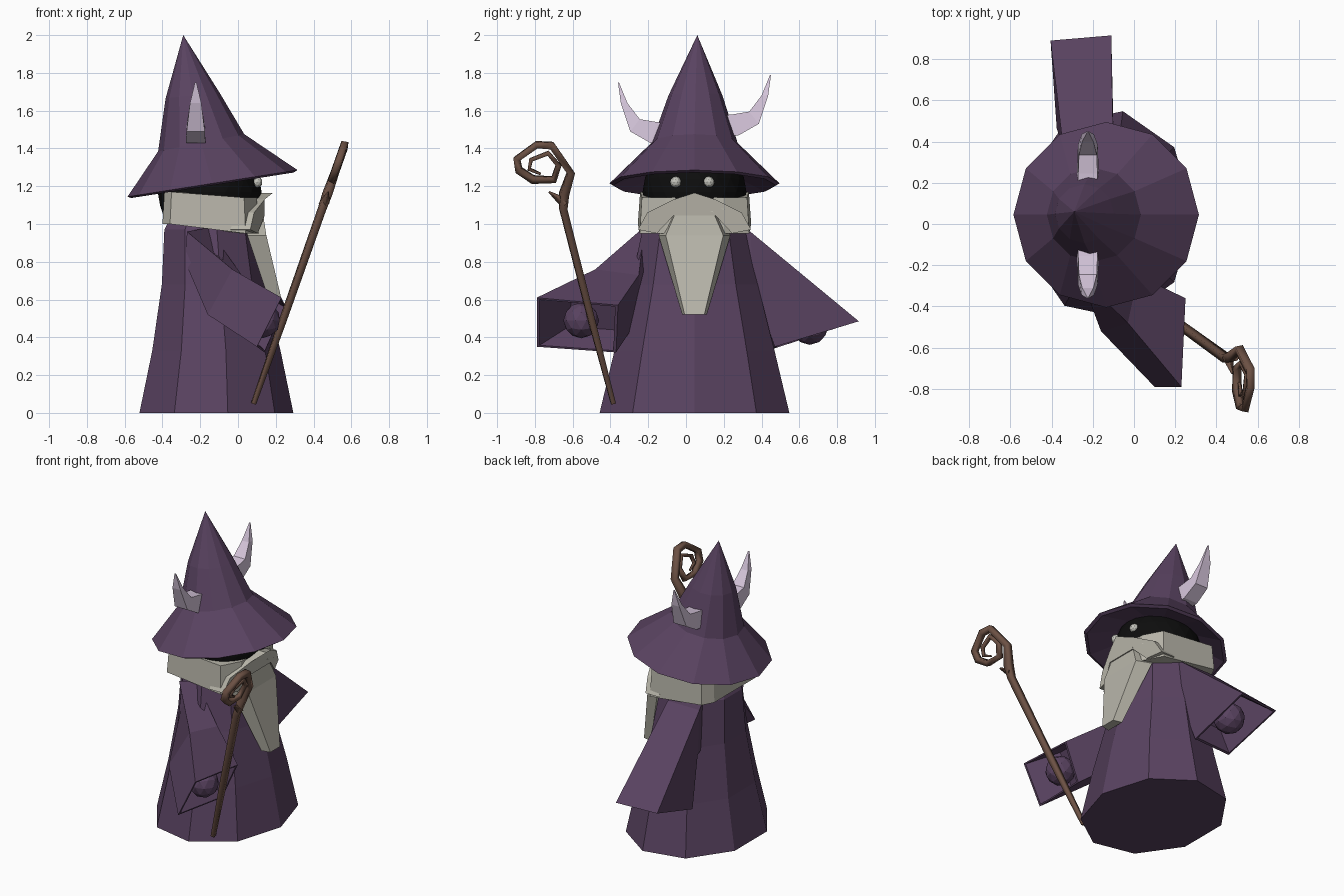
import bpy, bmesh
from math import cos, sin, tau
from mathutils import Vector

cube = bpy.data.objects.get("Cube")
if cube:
    bpy.data.objects.remove(cube, do_unlink=True)


def material(name, rgb):
    m = bpy.data.materials.new(name)
    m.use_nodes = True
    m.diffuse_color = (*rgb, 1)
    m.node_tree.nodes["Principled BSDF"].inputs["Base Color"].default_value = (*rgb, 1)
    return m


purple = material("purple cloth", (0.1, 0.055, 0.118))
grey = material("pale beard", (0.48, 0.465, 0.4))
bone = material("pale horn", (0.68, 0.57, 0.72))
wood = material("brown wood", (0.15, 0.082, 0.058))
black = material("black face", (0.004, 0.004, 0.004))
white = material("eye white", (0.55, 0.55, 0.5))

MID = 0.045  # y of the body's plane of symmetry


def finish(name, bm, mat):
    bmesh.ops.remove_doubles(bm, verts=bm.verts, dist=0.0005)
    bmesh.ops.recalc_face_normals(bm, faces=bm.faces)
    me = bpy.data.meshes.new(name)
    bm.to_mesh(me)
    bm.free()
    me.materials.append(mat)
    ob = bpy.data.objects.new(name, me)
    bpy.context.collection.objects.link(ob)
    return ob


def loft(name, rings, mat):
    """Skin a list of equal-length rings and cap both ends."""
    bm = bmesh.new()
    vs = [[bm.verts.new(p) for p in r] for r in rings]
    n = len(rings[0])
    for a, b in zip(vs, vs[1:]):
        for i in range(n):
            j = (i + 1) % n
            bm.faces.new((a[i], a[j], b[j], b[i]))
    bm.faces.new(vs[0])
    bm.faces.new(vs[-1])
    return finish(name, bm, mat)


def ring(n, cx, z, rx, ry, slope=0.0, cy=MID):
    pts = []
    for i in range(n):
        a = tau * i / n
        pts.append((cx + rx * cos(a), cy + ry * sin(a), z + slope * rx * cos(a)))
    return pts


def ball(name, centre, radius, mat, detail=2):
    bm = bmesh.new()
    bmesh.ops.create_icosphere(bm, subdivisions=detail, radius=radius)
    bmesh.ops.translate(bm, verts=bm.verts, vec=centre)
    return finish(name, bm, mat)


# Robe: nine-sided flared body
loft("robe", [ring(9, cx, z, rx, ry) for cx, z, rx, ry in (
    (-0.127, 0, 0.42, 0.51), (-0.125, 0.33, 0.35, 0.43),
    (-0.14, 0.68, 0.28, 0.34), (-0.155, 0.97, 0.25, 0.28),
    (-0.155, 1.06, 0.2, 0.22))], purple)

# Hat: leaning cone over a tilted brim with a hollow underside
loft("hat", [ring(12, cx, z, r, r, s, cy) for cx, z, r, s, cy in (
    (-0.15, 1.27, 0.25, 0.16, MID), (-0.135, 1.205, 0.43, 0.157, MID),
    (-0.135, 1.215, 0.45, 0.157, MID), (-0.195, 1.43, 0.228, 0.2, MID),
    (-0.24, 1.68, 0.143, 0.1, 0.05), (-0.29, 2.0, 0.0001, 0, 0.06))], purple)

# Head and eyes
ball("head", (-0.15, MID, 1.17), 0.275, black, 3)
for side, label in ((1, "left"), (-1, "right")):
    ball(label + "_eye", (0.1, MID - 0.012 + side * 0.088, 1.222), 0.03, white)

# Collar band with chamfered back corners
half = [(0.11, 0.16), (0.04, 0.29), (-0.36, 0.3), (-0.4, 0.22)]
plan = half + [(x, -y) for x, y in reversed(half)]
loft("collar", [
    [(-0.15 + (x + 0.15) * k, MID + y * k, z - (0.05 if x > 0 else 0) * drop)
     for x, y in plan]
    for k, z, drop in ((0.85, 1.0, 1), (1.0, 1.0, 1), (0.96, 1.17, 0.6), (0.8, 1.17, 0.6))],
    grey)

# Moustache: arched plate in front of the collar
arch = [(0, 1.165), (0.11, 1.13), (0.25, 1.06), (0.3, 0.97), (0.2, 0.95), (0.11, 1.045)]
arch += [(-y, z) for y, z in reversed(arch[1:])]
loft("moustache", [
    [(x + 0.02 - 0.4 * abs(y), MID + y, z) for y, z in arch]
    for x in (0.06, 0.165)], grey)

# Beard: tapered hanging wedge
def beard_ring(z, back, front, w):
    return [(back, MID - w, z), (front, MID - w * 0.8, z),
            (front, MID + w * 0.8, z), (back, MID + w, z)]


loft("beard", [beard_ring(1.07, 0.02, 0.13, 0.12), beard_ring(0.94, 0.05, 0.15, 0.19),
               beard_ring(0.52, 0.19, 0.25, 0.065)], grey)

# Horns: curved tapering pair, offsets from the middle plane
horn = [(0.1, 1.44, 0.1, 1.55, 0.052), (0.235, 1.45, 0.2, 1.56, 0.052),
        (0.34, 1.51, 0.29, 1.575, 0.048), (0.39, 1.66, 0.355, 1.66, 0.03),
        (0.405, 1.77, 0.4, 1.77, 0.004)]
for side, label in ((1, "left"), (-1, "right")):
    lift = 0.02 * side
    loft(label + "_horn", [
        [(-0.224 - w, MID + side * y0, z0 + lift), (-0.224 + w, MID + side * y0, z0 + lift),
         (-0.224 + w * 0.9, MID + side * y1, z1 + lift),
         (-0.224 - w * 0.9, MID + side * y1, z1 + lift)]
        for y0, z0, y1, z1, w in horn], bone)


# Sleeves: lofted quads ending in a recessed cuff
def sleeve(name, sections):
    rings = [[Vector(p) for p in s] for s in sections]
    cuff, prev = rings[-1], rings[-2]
    mid = sum(cuff, Vector()) / 4
    lip = [mid + (p - mid) * 0.93 for p in cuff]
    deep_mid = mid.lerp(sum(prev, Vector()) / 4, 0.5)
    deep = [deep_mid + (p.lerp(q, 0.5) - deep_mid) * 0.8 for p, q in zip(cuff, prev)]
    loft(name, rings + [lip, deep], purple)


sleeve("left_sleeve", [
    [(-0.28, 0.2, 0.98), (-0.1, 0.2, 0.98), (-0.08, 0.25, 0.66), (-0.3, 0.25, 0.66)],
    [(-0.34, 0.34, 0.96), (-0.1, 0.34, 0.96), (-0.08, 0.36, 0.66), (-0.34, 0.36, 0.66)],
    [(-0.405, 0.89, 0.48), (-0.11, 0.915, 0.485), (-0.1, 0.47, 0.35), (-0.375, 0.465, 0.34)]])
sleeve("right_sleeve", [
    [(-0.27, -0.25, 0.96), (-0.16, -0.22, 0.98), (-0.12, -0.16, 0.8), (-0.28, -0.2, 0.8)],
    [(-0.03, -0.48, 0.76), (0.02, -0.25, 0.73), (-0.1, -0.25, 0.5), (-0.16, -0.52, 0.52)],
    [(0.23, -0.79, 0.61), (0.25, -0.36, 0.57), (0.14, -0.37, 0.32), (0.1, -0.79, 0.35)]])
ball("left_hand", (-0.22, 0.655, 0.46), 0.1, purple)
ball("right_hand", (0.13, -0.555, 0.49), 0.095, purple)


# Staff: bevelled curve leaning forward, ending in a spiral
def rod(name, yz, depth):
    cu = bpy.data.curves.new(name, "CURVE")
    cu.dimensions = "3D"
    cu.bevel_depth = depth
    cu.bevel_resolution = 0
    cu.use_fill_caps = True
    sp = cu.splines.new("POLY")
    sp.points.add(len(yz) - 1)
    for p, (y, z, r) in zip(sp.points, yz):
        p.co = (0.065 + 0.352 * z, y, z, 1)
        p.radius = r
    cu.materials.append(wood)
    ob = bpy.data.objects.new(name, cu)
    bpy.context.collection.objects.link(ob)


rod("staff", [(-0.385, 0.05, 0.7), (-0.5, 0.49, 1), (-0.65, 1.08, 1.1), (-0.645, 1.16, 1.3),
              (-0.61, 1.27, 1.1), (-0.71, 1.415, 1.1), (-0.79, 1.42, 1), (-0.895, 1.345, 1),
              (-0.885, 1.285, 1), (-0.81, 1.235, 1), (-0.7, 1.235, 0.9), (-0.675, 1.31, 0.8),
              (-0.73, 1.375, 0.7), (-0.82, 1.34, 0.6), (-0.83, 1.29, 0.5), (-0.77, 1.265, 0.3)],
    0.025)
rod("staff_thorn", [(-0.64, 1.11, 1.2), (-0.725, 1.17, 0.2)], 0.025)
